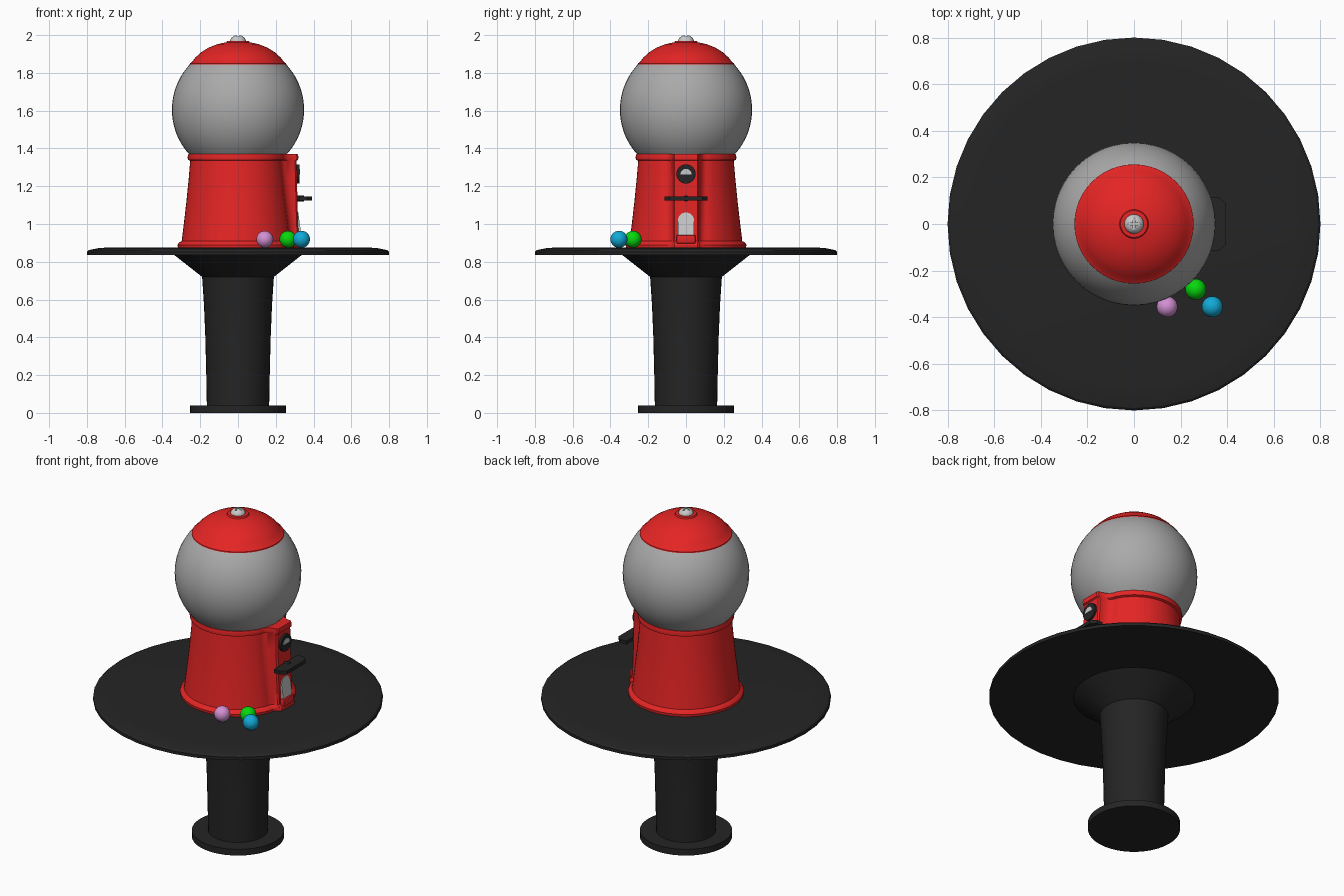
import bpy, bmesh
from math import sin, cos, pi, asin, radians
from mathutils import Matrix

if "Cube" in bpy.data.objects:
    bpy.data.objects.remove(bpy.data.objects["Cube"])


def material(name, *rgb):
    m = bpy.data.materials.new(name)
    m.use_nodes = True
    m.diffuse_color = (*rgb, 1)
    m.node_tree.nodes["Principled BSDF"].inputs["Base Color"].default_value = (*rgb, 1)
    return m


RED = material("red paint", 0.78, 0.018, 0.018)
BLACK = material("black", 0.018, 0.018, 0.018)
GLASS = material("globe grey", 0.4, 0.4, 0.4)
METAL = material("light metal", 0.58, 0.58, 0.58)
GREEN = material("green candy", 0.002, 0.68, 0.004)
BLUE = material("blue candy", 0.006, 0.4, 0.68)
PINK = material("pink candy", 0.65, 0.28, 0.65)


def finish(name, bm, mat, angle=30):
    bmesh.ops.recalc_face_normals(bm, faces=bm.faces)
    me = bpy.data.meshes.new(name)
    bm.to_mesh(me)
    bm.free()
    me.materials.append(mat)
    me.shade_smooth()
    me.set_sharp_from_angle(angle=radians(angle))
    ob = bpy.data.objects.new(name, me)
    bpy.context.collection.objects.link(ob)
    return ob


def loft(name, rings, mat, angle=30):
    """Skin a stack of equal-length closed outlines and cap both ends."""
    bm = bmesh.new()
    loops = [[bm.verts.new(p) for p in ring] for ring in rings]
    for a, b in zip(loops, loops[1:]):
        for i in range(len(a)):
            j = (i + 1) % len(a)
            bm.faces.new((a[i], a[j], b[j], b[i]))
    bm.faces.new(loops[0][::-1])
    bm.faces.new(loops[-1])
    return finish(name, bm, mat, angle)


def lathe(name, profile, mat, n=32, angle=30):
    rings = [[(r * cos(2 * pi * i / n), r * sin(2 * pi * i / n), z) for i in range(n)]
             for r, z in profile]
    return loft(name, rings, mat, angle)


def prism_x(name, outline, x0, x1, mat, slant=0, base=0):
    """Extrude a (y, z) outline along x; slant pushes lower points outwards."""
    return loft(name, [[(x + slant * (base - z), y, z) for y, z in outline] for x in (x0, x1)], mat)


def ball(name, loc, r, mat):
    bm = bmesh.new()
    bmesh.ops.create_uvsphere(bm, u_segments=24, v_segments=14, radius=r,
                              matrix=Matrix.Translation(loc))
    return finish(name, bm, mat)


def box(name, loc, size, mat, bevel=0):
    bm = bmesh.new()
    bmesh.ops.create_cube(bm, size=1, matrix=Matrix.Translation(loc) @ Matrix.Diagonal((*size, 1)))
    if bevel:
        bmesh.ops.bevel(bm, geom=bm.edges[:], offset=bevel, segments=2, affect='EDGES', profile=0.5)
    return finish(name, bm, mat)


# Pedestal and table
lathe("floor_plate", [(0.255, 0), (0.255, 0.038)], BLACK, 40)
lathe("pedestal", [(0.165, 0.035), (0.168, 0.2), (0.173, 0.4), (0.18, 0.57),
                   (0.19, 0.72), (0.34, 0.838)], BLACK, 40)
lathe("table_top", [(0.8, 0.835), (0.8, 0.853), (0.79, 0.862), (0.74, 0.872), (0.7, 0.875)],
      BLACK, 40)


# Body outline: a circle that blends into a flat coin panel facing +x
def body_ring(r, front, z, half=0.068, blend=0.118):
    a = asin(blend / r)
    pts = [(r * cos(a + (2 * pi - 2 * a) * i / 48), r * sin(a + (2 * pi - 2 * a) * i / 48), z)
           for i in range(49)]
    edge = r * cos(a)
    side = []
    for i in range(1, 7):
        t = i / 6 * pi / 2
        side.append((edge + (front - 0.008 - edge) * (1 - cos(t)),
                     blend - (blend - half) * sin(t), z))
    side.append((front, half - 0.008, z))
    return pts + [(x, -y, z) for x, y, z in side] + side[::-1]


body = [(0.318, 0.338, 0.873), (0.32, 0.34, 0.89), (0.314, 0.335, 0.9), (0.298, 0.322, 0.91),
        (0.287, 0.318, 1.0), (0.273, 0.315, 1.12), (0.261, 0.312, 1.24), (0.253, 0.31, 1.335),
        (0.265, 0.318, 1.34), (0.267, 0.32, 1.355), (0.263, 0.316, 1.37)]
loft("machine_body", [body_ring(*b) for b in body], RED)

# Globe
R, mid = 0.35, 1.605
lathe("globe", [(R * cos(t), mid + R * sin(t))
                for t in (radians(-43 + 89 * i / 16) for i in range(17))], GLASS, 48)

# Lid and screw
lathe("lid", [(0.25, 1.838), (0.256, 1.842), (0.255, 1.85), (0.244, 1.857), (0.225, 1.882),
              (0.195, 1.909), (0.155, 1.934), (0.11, 1.952), (0.062, 1.962), (0.058, 1.969),
              (0.045, 1.97)], RED, 48)
screw = lathe("lid_screw", [(0.042 * cos(t), 1.966 + 0.034 * sin(t))
                            for t in (pi / 2 * i / 7 for i in range(7))], METAL, 24)
for size in ((0.05, 0.008, 0.02), (0.008, 0.05, 0.02)):
    cutter = box("slot_cutter", (0, 0, 2.0), size, METAL)
    cutter.hide_render = True
    mod = screw.modifiers.new("slot", 'BOOLEAN')
    mod.operation, mod.object, mod.solver = 'DIFFERENCE', cutter, 'EXACT'
    bpy.context.view_layer.objects.active = screw
    bpy.ops.object.modifier_apply(modifier=mod.name)
    bpy.data.objects.remove(cutter)


# Coin dial
def arc(r, z, start, end, n):
    return [(r * cos(start + (end - start) * i / n), z + r * sin(start + (end - start) * i / n))
            for i in range(n + 1)]


prism_x("coin_dial", arc(0.051, 1.265, 0, 2 * pi * 31 / 32, 31), 0.3, 0.325, BLACK)
prism_x("coin_window", arc(0.03, 1.262, 0, pi, 12), 0.32, 0.328, METAL)

# Turning handle
prism_x("handle_shaft", arc(0.016, 1.135, 0, 2 * pi * 11 / 12, 11), 0.3, 0.35, BLACK)
handle = [(0.322, -0.115), (0.365, -0.115), (0.393, -0.088),
          (0.393, 0.088), (0.365, 0.115), (0.322, 0.115)]
loft("turning_handle", [[(x, y, z) for x, y in handle] for z in (1.125, 1.146)], BLACK)

# Candy chute with its lip
flap = [(-0.043, 0.925), (0.043, 0.925)] + arc(0.043, 1.018, 0, pi, 14)
prism_x("chute_flap", flap, 0.295, 0.319, METAL, slant=0.14, base=1.06)
box("chute_lip", (0.32, 0, 0.919), (0.05, 0.1, 0.045), RED, 0.006)

# Loose candy
for name, x, y, mat in (("pink_candy", 0.142, -0.355, PINK), ("green_candy", 0.265, -0.28, GREEN),
                        ("blue_candy", 0.336, -0.355, BLUE)):
    ball(name, (x, y, 0.919), 0.045, mat)
